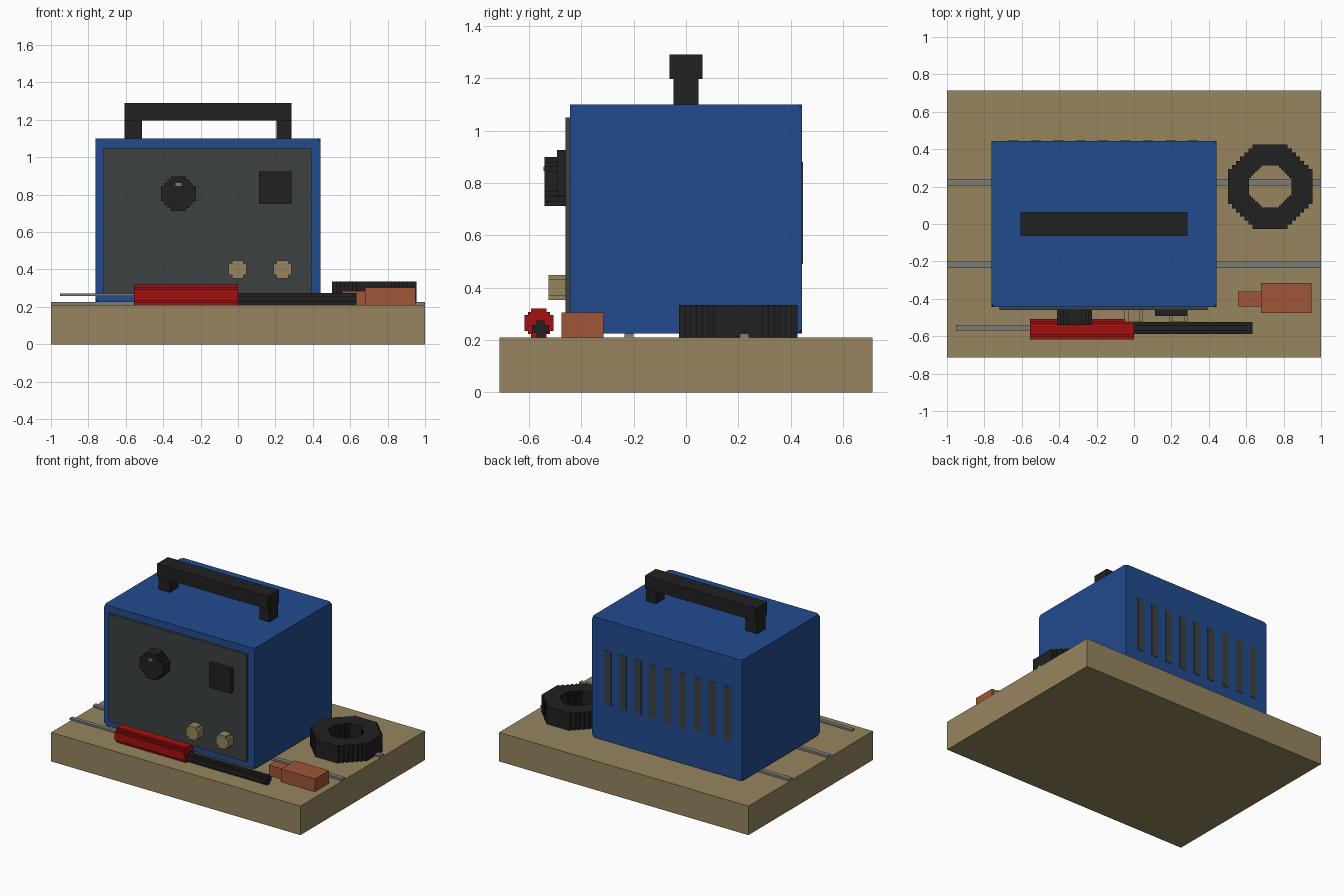
import bpy
import bmesh
from math import radians
from mathutils import Matrix, Vector

default = bpy.data.objects.get("Cube")
if default:
    bpy.data.objects.remove(default, do_unlink=True)


def material(name, rgb):
    m = bpy.data.materials.new(name)
    m.use_nodes = True
    m.diffuse_color = (*rgb, 1)
    m.node_tree.nodes["Principled BSDF"].inputs["Base Color"].default_value = (*rgb, 1)
    return m


TAN = material("tan wood", (0.305, 0.235, 0.112))
BLUE = material("case blue", (0.016, 0.07, 0.275))
PANEL = material("panel grey", (0.045, 0.053, 0.053))
BLACK = material("black rubber", (0.015, 0.015, 0.015))
RED = material("red grip", (0.36, 0.005, 0.005))
COPPER = material("copper clay", (0.352, 0.089, 0.04))
STEEL = material("steel grey", (0.2, 0.2, 0.19))


def finish(bm, name, mat):
    bmesh.ops.recalc_face_normals(bm, faces=bm.faces)
    mesh = bpy.data.meshes.new(name)
    bm.to_mesh(mesh)
    bm.free()
    mesh.materials.append(mat)
    obj = bpy.data.objects.new(name, mesh)
    bpy.context.collection.objects.link(obj)
    return obj


def box(name, mat, xs, ys, zs):
    """Box between the given limits on each axis."""
    bm = bmesh.new()
    bmesh.ops.create_cube(bm, size=1)
    for v in bm.verts:
        v.co = [(lo + hi) / 2 + c * (hi - lo) for c, (lo, hi) in zip(v.co, (xs, ys, zs))]
    return finish(bm, name, mat)


def stepped_loop(r, flat, steps):
    """Octagon outline whose diagonal sides are staircases."""
    d = (r - flat) / steps
    quarter = []
    for i in range(steps):
        quarter += [(r - i * d, flat + i * d), (r - (i + 1) * d, flat + i * d)]
    quarter.append((flat, r))
    loop = []
    for q in range(4):
        turn = Matrix.Rotation(radians(90 * q), 2)
        loop += [turn @ Vector(p) for p in quarter]
    return loop


def prism(name, mat, axis, center, length, r, flat, steps, hole=0):
    """Stepped octagonal prism along an axis, with an optional scaled hole."""
    bm = bmesh.new()
    loop = stepped_loop(r, flat, steps)
    outer = [bm.verts.new((*p, -length / 2)) for p in loop]
    if hole:
        inner = [bm.verts.new((*(p * hole), -length / 2)) for p in loop]
        n = len(loop)
        faces = [bm.faces.new((outer[i], outer[(i + 1) % n], inner[(i + 1) % n], inner[i]))
                 for i in range(n)]
    else:
        faces = [bm.faces.new(outer)]
    ext = bmesh.ops.extrude_face_region(bm, geom=faces, use_keep_orig=True)["geom"]
    tops = [v for v in ext if isinstance(v, bmesh.types.BMVert)]
    bmesh.ops.translate(bm, vec=(0, 0, length), verts=tops)
    turn = {"x": Matrix.Rotation(radians(90), 4, "Y"),
            "y": Matrix.Rotation(radians(90), 4, "X"),
            "z": Matrix.Identity(4)}[axis]
    bm.transform(Matrix.Translation(center) @ turn)
    return finish(bm, name, mat)


# Base board and the two rails
box("base_board", TAN, (-1, 1), (-0.713, 0.713), (0, 0.21))
for side, y in (("front", -0.218), ("back", 0.224)):
    box(side + "_rail", STEEL, (-1, 1), (y - 0.017, y + 0.017), (0.21, 0.225))

# Case with slightly clipped corners
case = box("case", BLUE, (-0.762, 0.442), (-0.444, 0.444), (0.225, 1.1))
clip = case.modifiers.new("clipped corners", "BEVEL")
clip.affect = "VERTICES"
clip.width = 0.018
clip.segments = 1

# Vent slots on the back
for i in range(9):
    x = -0.645 + i * 0.12
    box(f"vent_slot_{i + 1}", PANEL, (x - 0.027, x + 0.027), (0.44, 0.447), (0.49, 0.88))

# Front panel with its controls
box("front_panel", PANEL, (-0.718, 0.392), (-0.46, -0.44), (0.27, 1.05))
prism("dial_knob", BLACK, "y", (-0.318, -0.5, 0.805), 0.08, 0.093, 0.04, 3)
box("dial_mark", STEEL, (-0.335, -0.303), (-0.544, -0.535), (0.845, 0.862))
box("power_switch", BLACK, (0.112, 0.286), (-0.492, -0.455), (0.75, 0.925))
for side, x in (("right", -0.002), ("left", 0.238)):
    prism(side + "_terminal", TAN, "y", (x, -0.49, 0.4), 0.07, 0.048, 0.031, 1)

# Carrying handle
box("handle_bar", BLACK, (-0.606, 0.286), (-0.063, 0.063), (1.197, 1.29))
for side, x in (("right", -0.559), ("left", 0.246)):
    half = 0.047 if side == "right" else 0.04
    box(side + "_handle_leg", BLACK, (x - half, x + half), (-0.048, 0.048), (1.095, 1.2))

# Torch lying along the front edge
prism("torch_grip", RED, "x", (-0.279, -0.562, 0.265), 0.556, 0.055, 0.03, 2)
prism("torch_cable", BLACK, "x", (0.316, -0.556, 0.242), 0.636, 0.032, 0.016, 1)
box("torch_rod", STEEL, (-0.952, -0.55), (-0.57, -0.54), (0.258, 0.272))

# Coiled cable
prism("cable_coil", BLACK, "z", (0.728, 0.2, 0.272), 0.125, 0.226, 0.094, 6, hole=0.5)

# Clamp
box("clamp_body", COPPER, (0.68, 0.95), (-0.476, -0.316), (0.21, 0.304))
box("clamp_jaw", COPPER, (0.555, 0.68), (-0.44, -0.362), (0.21, 0.285))
